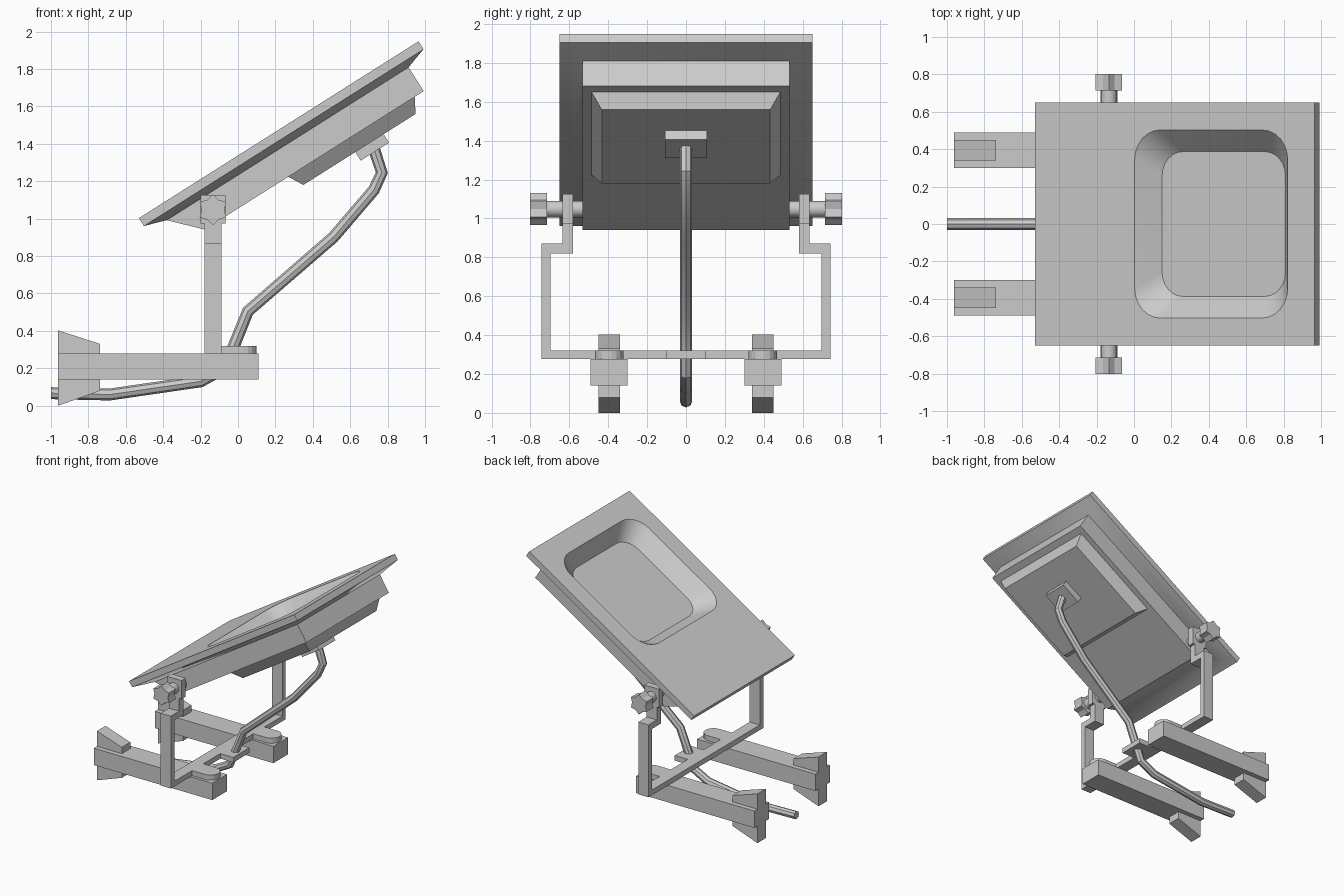
import bpy, bmesh
from math import sin, cos, pi, radians
from mathutils import Matrix

if "Cube" in bpy.data.objects:
    bpy.data.objects.remove(bpy.data.objects["Cube"])

TILT = Matrix.Translation((-0.53, 0, 1.003)) @ Matrix.Rotation(radians(-32.3), 4, 'Y')


def loft(name, loops, matrix=None):
    """Closed solid through a stack of loops with equal point counts."""
    bm = bmesh.new()
    rings = [[bm.verts.new(p) for p in loop] for loop in loops]
    n = len(rings[0])
    for a, b in zip(rings, rings[1:]):
        for i in range(n):
            j = (i + 1) % n
            bm.faces.new((a[i], a[j], b[j], b[i]))
    bm.faces.new(rings[0])
    bm.faces.new(rings[-1])
    bmesh.ops.recalc_face_normals(bm, faces=bm.faces)
    me = bpy.data.meshes.new(name)
    bm.to_mesh(me)
    bm.free()
    ob = bpy.data.objects.new(name, me)
    bpy.context.collection.objects.link(ob)
    if matrix:
        ob.matrix_world = matrix
    return ob


def prism(name, pts, axis, a, b):
    """Extrude a 2D outline along an axis; pts hold the other two coordinates in order."""
    def place(p, t):
        q = list(p)
        q.insert('xyz'.index(axis), t)
        return q
    return loft(name, [[place(p, t) for p in pts] for t in (a, b)])


def rect(x0, x1, hy):
    return [(x0, -hy), (x1, -hy), (x1, hy), (x0, hy)]


def level(outline, z):
    return [(x, y, z) for x, y in outline]


def rounded(x0, x1, hy, r, seg=6):
    out = []
    for cx, cy, start in ((x1 - r, hy - r, 0), (x0 + r, hy - r, 90),
                          (x0 + r, r - hy, 180), (x1 - r, r - hy, 270)):
        for i in range(seg + 1):
            t = radians(start + 90 * i / seg)
            out.append((cx + r * cos(t), cy + r * sin(t)))
    return out


def smooth(ob):
    bpy.ops.object.select_all(action='DESELECT')
    ob.select_set(True)
    bpy.context.view_layer.objects.active = ob
    bpy.ops.object.shade_smooth_by_angle(angle=radians(30))


# Tilted panel: plate, shallow bevel and body
panel = loft('panel', [
    level(rect(0, 1.769, 0.65), 0),
    level(rect(0, 1.769, 0.65), -0.05),
    level(rect(0.12, 1.65, 0.533), -0.089),
    level(rect(0.265, 1.65, 0.533), -0.24)], TILT)

# Rounded recess cut in the upper face
cutter = loft('recess_cutter', [
    level(rounded(0.729, 1.51, 0.387, 0.13), -0.12),
    level(rounded(0.615, 1.614, 0.522, 0.165), 0.02)], TILT)
cutter.hide_render = True
cut = panel.modifiers.new('recess', 'BOOLEAN')
cut.operation = 'DIFFERENCE'
cut.solver = 'EXACT'
cut.object = cutter
bpy.context.view_layer.objects.active = panel
panel.select_set(True)
bpy.ops.object.modifier_apply(modifier='recess')
bpy.data.objects.remove(cutter)
smooth(panel)

# Stepped housing and cable socket under the panel
loft('rear_housing', [level(rect(0.792, 1.594, 0.487), -0.238),
                      level(rect(0.838, 1.548, 0.433), -0.32)], TILT)
loft('cable_socket', [level(rect(1.167, 1.346, 0.107), -0.318),
                      level(rect(1.167, 1.346, 0.107), -0.374)], TILT)

# Cable
path = [(0.715, 1.41), (0.732, 1.358), (0.769, 1.246), (0.726, 1.153), (0.51, 0.901),
        (0.053, 0.505), (-0.024, 0.315), (-0.07, 0.2), (-0.2, 0.13),
        (-0.685, 0.06), (-1.0, 0.067)]
curve = bpy.data.curves.new('cable', 'CURVE')
curve.dimensions = '3D'
curve.bevel_depth = 0.032
curve.bevel_resolution = 2
curve.use_fill_caps = True
spline = curve.splines.new('POLY')
spline.points.add(len(path) - 1)
for p, (x, z) in zip(spline.points, path):
    p.co = (x, 0, z, 1)
cable = bpy.data.objects.new('cable', curve)
bpy.context.collection.objects.link(cable)
bpy.ops.object.select_all(action='DESELECT')
cable.select_set(True)
bpy.context.view_layer.objects.active = cable
bpy.ops.object.convert(target='MESH')
smooth(bpy.context.view_layer.objects.active)

# U-shaped bracket with stepped arms
half = [(0.743, 0.278), (0.743, 0.87), (0.635, 0.87), (0.635, 0.98),
        (0.58, 0.98), (0.58, 0.82), (0.698, 0.82), (0.698, 0.32)]
prism('bracket', half + [(-y, z) for y, z in reversed(half)], 'x', -0.18, -0.088)
prism('cable_guide', rect(-0.088, 0.03, 0.103), 'z', 0.278, 0.32)

# Knob star outline around the pivot
PX, PZ = -0.134, 1.048
star = [(PX + r * sin(i * pi / 6), PZ + r * cos(i * pi / 6))
        for i in range(12) for r in [0.082 if i % 2 == 0 else 0.061]]
rod = [(PX + 0.043 * cos(i * pi / 8), PZ + 0.043 * sin(i * pi / 8)) for i in range(16)]
lug = [(-0.088, 0.073), (-0.088, -0.073)] + [
    (0.028 + 0.073 * cos(t), 0.073 * sin(t)) for t in [radians(a) for a in range(-90, 91, 20)]]

for s, side in ((-1, 'front'), (1, 'back')):
    # Pivot tab, shaft and knob
    prism(side + '_pivot_tab', [(-0.2, 0.975), (-0.067, 0.975), (-0.067, 1.126), (-0.2, 1.126)],
          'y', s * 0.58, s * 0.635)
    smooth(prism(side + '_knob_shaft', rod, 'y', s * 0.53, s * 0.72))
    prism(side + '_knob', star, 'y', s * 0.715, s * 0.802)
    # Base leg, mounting lug and tapered feet
    c = s * 0.395
    prism(side + '_leg', [(-0.962, 0.14), (0.11, 0.14), (0.11, 0.278), (-0.962, 0.278)],
          'y', c - 0.095, c + 0.095)
    prism(side + '_mounting_lug', [(x, y + c) for x, y in lug], 'z', 0.278, 0.32)
    for part, z in (('upper', (0.27, 0.33, 0.403)), ('lower', (0.145, 0.08, 0.0))):
        prism(side + '_foot_' + part, [(-0.962, z[0]), (-0.737, z[0]), (-0.737, z[1]), (-0.962, z[2])],
              'y', c - 0.055, c + 0.055)
